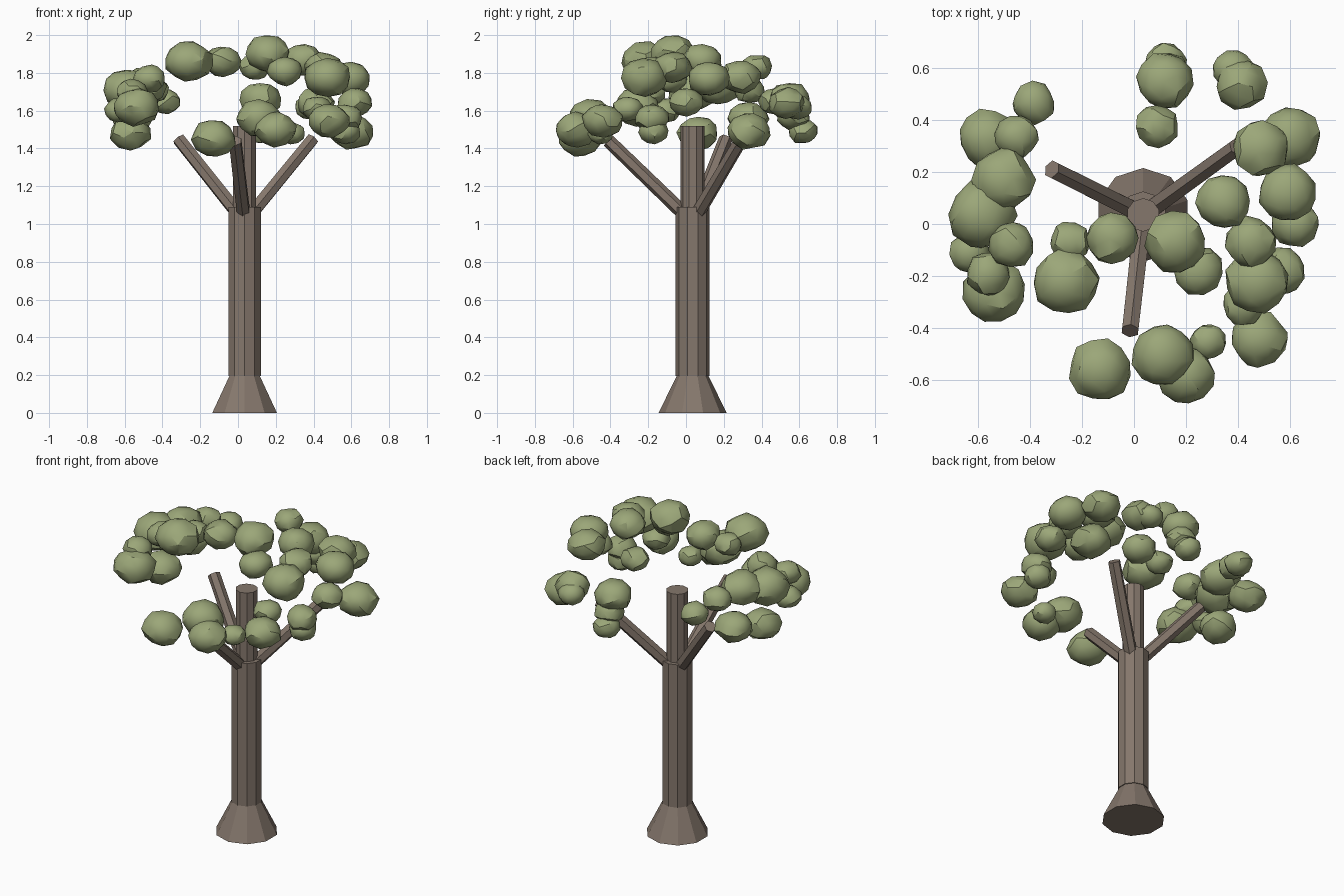
import bpy, random, math
from mathutils import Vector, Euler

random.seed(4)

def material(name, color):
    m = bpy.data.materials.new(name)
    m.diffuse_color = color
    return m

BARK = material("bark", (0.235, 0.185, 0.15, 1))
LEAF = material("leaf", (0.33, 0.385, 0.19, 1))

def limb(name, a, b, r1, r2, sides):
    """Tapered prism running from a to b."""
    a, b = Vector(a), Vector(b)
    d = b - a
    bpy.ops.mesh.primitive_cone_add(vertices=sides, radius1=r1, radius2=r2,
                                    depth=d.length, location=(a + b) / 2)
    o = bpy.context.object
    if d.xy.length > 1e-4:
        o.rotation_euler = d.to_track_quat('Z', 'Y').to_euler()
    o.name = name
    o.data.materials.append(BARK)

# Trunk: flared foot, main shaft, thinner top
C = 0.035
limb("trunk_flare", (C, C, 0), (C, C, 0.215), 0.18, 0.075, 10)
limb("trunk", (C, C, 0.195), (C, C, 1.09), 0.09, 0.09, 10)
limb("trunk_top", (C, C, 1.05), (C, C, 1.52), 0.064, 0.064, 10)

# Three side branches
for i, tip in enumerate([(-0.315, 0.21, 1.45), (0.395, 0.295, 1.45), (-0.015, -0.41, 1.44)]):
    limb(f"branch_{i + 1}", (C, C, 1.01), tip, 0.038, 0.036, 6)

# Leaf clumps: x, y, z, radius
CLUMPS = [
    # back
    (.12, .55, 1.66, .11), (.12, .62, 1.49, .08), (.13, .57, 1.57, .09),
    (.09, .377, 1.83, .083), (.41, .535, 1.64, .10), (.38, .59, 1.62, .08),
    # left
    (-.385, .465, 1.65, .082), (-.565, .33, 1.56, .11), (-.45, .335, 1.71, .085),
    (-.5, .17, 1.73, .12), (-.585, .035, 1.71, .132), (-.57, .06, 1.48, .11),
    (-.47, -.08, 1.77, .09), (-.535, -.26, 1.62, .122), (-.56, -.19, 1.7, .085),
    (-.63, -.11, 1.6, .08),
    # crown top
    (-.245, -.07, 1.84, .08), (-.26, -.22, 1.86, .128), (-.085, -.055, 1.86, .10),
    (.16, -.07, 1.905, .12), (.25, -.18, 1.81, .095), (.345, .085, 1.87, .105),
    # right
    (.485, .29, 1.78, .11), (.6, .33, 1.49, .118), (.59, .12, 1.77, .112),
    (.62, 0, 1.645, .092), (.45, -.07, 1.83, .10), (.475, -.22, 1.775, .125),
    (.57, -.18, 1.56, .09), (.57, -.17, 1.49, .08), (.42, -.31, 1.61, .082),
    # front
    (.48, -.44, 1.545, .11), (.285, -.45, 1.48, .07), (.11, -.5, 1.56, .12),
    (.2, -.58, 1.5, .112), (-.13, -.56, 1.455, .12),
]
for i, (x, y, z, r) in enumerate(CLUMPS):
    bpy.ops.mesh.primitive_ico_sphere_add(subdivisions=2, radius=1, location=(x, y, z))
    o = bpy.context.object
    o.name = f"leaf_clump_{i + 1}"
    rot = Euler([random.uniform(0, math.tau) for _ in range(3)]).to_matrix()
    for v in o.data.vertices:
        p = rot @ v.co * (r * random.uniform(0.93, 1.06))
        v.co = (p.x, p.y, p.z * 0.83)
    o.data.materials.append(LEAF)
    bpy.ops.object.shade_smooth_by_angle(angle=math.radians(30))
